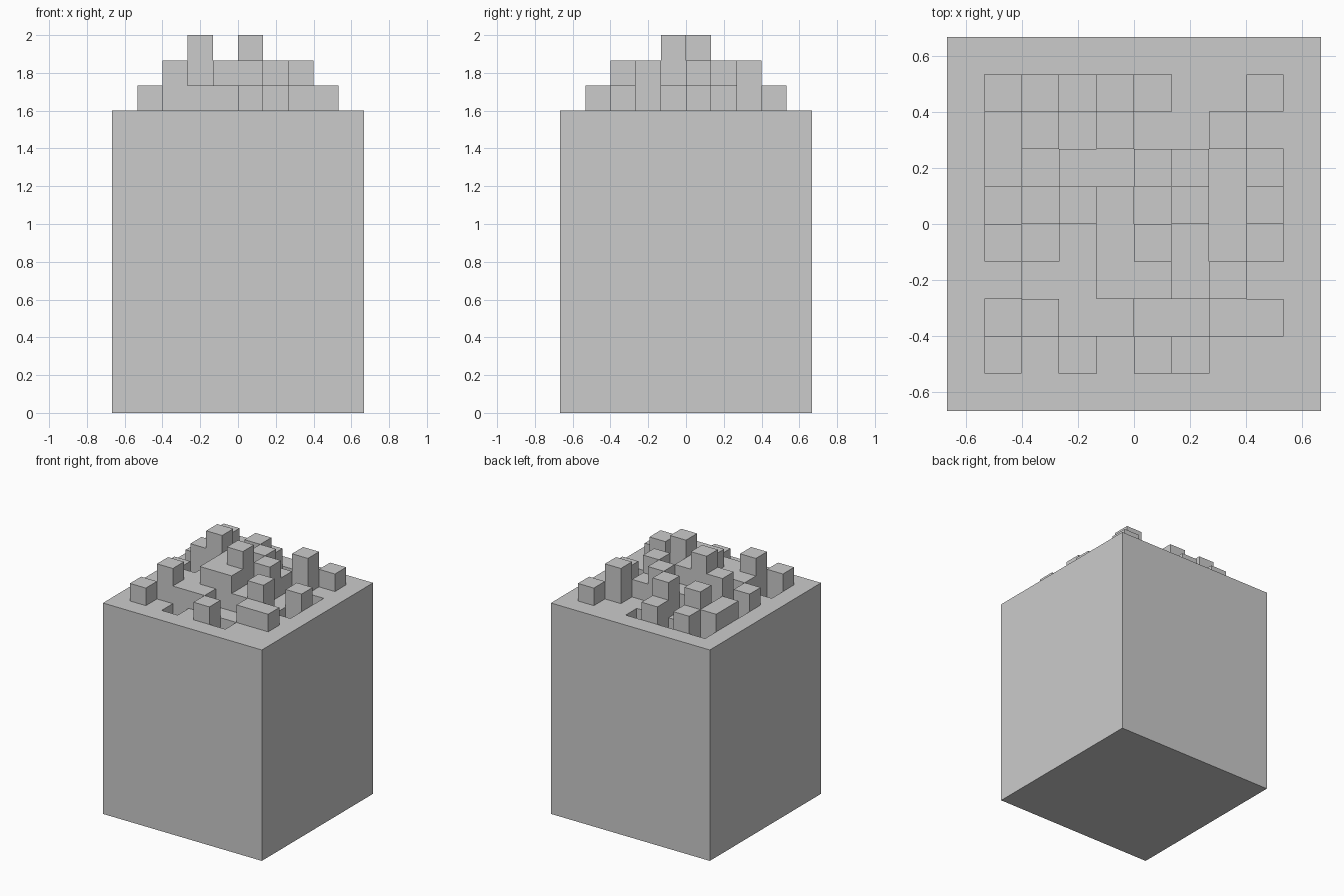
import bpy, bmesh

if "Cube" in bpy.data.objects:
    bpy.data.objects.remove(bpy.data.objects["Cube"])

N = 10                      # cells along each side
CELL = 4 / 3 / N
BASE = 1.6                  # rim height
# Step height of each inner cell, back row first: v = one step down, 0..3 = steps up
ROWS = ["v1v1v001",
        "12020020",
        "1011210v",
        "v2321201",
        "1012310v",
        "01122120",
        "v2110011",
        "10v01v00"]
STEP = {"v": -1, "0": 0, "1": 1, "2": 2, "3": 3}


def height(i, j):
    """Top level of cell i, j; the outermost ring is the flat rim."""
    if 1 <= i <= 8 and 1 <= j <= 8:
        return BASE + CELL * STEP[ROWS[8 - j][i - 1]]
    return BASE


def corner(i, j, z):
    return (i - N / 2) * CELL, (j - N / 2) * CELL, z


bm = bmesh.new()


def quad(*points):
    bm.faces.new([bm.verts.new(p) for p in points])


def wall(a, b, z0, z1):
    if abs(z1 - z0) > 1e-6:
        quad(corner(*a, z0), corner(*b, z0), corner(*b, z1), corner(*a, z1))


# Stepped top: one flat tile per cell plus walls between differing neighbours
for i in range(N):
    for j in range(N):
        z = height(i, j)
        quad(corner(i, j, z), corner(i + 1, j, z),
             corner(i + 1, j + 1, z), corner(i, j + 1, z))
        if i < N - 1:
            wall((i + 1, j), (i + 1, j + 1), z, height(i + 1, j))
        if j < N - 1:
            wall((i, j + 1), (i + 1, j + 1), z, height(i, j + 1))

# Sides and underside of the block
for k in range(N):
    for a, b in (((k, 0), (k + 1, 0)), ((k, N), (k + 1, N)),
                 ((0, k), (0, k + 1)), ((N, k), (N, k + 1))):
        wall(a, b, 0, BASE)
quad(*[corner(k, 0, 0) for k in range(N + 1)],
     *[corner(N, k, 0) for k in range(1, N + 1)],
     *[corner(k, N, 0) for k in range(N - 1, -1, -1)],
     *[corner(0, k, 0) for k in range(N - 1, 0, -1)])

bmesh.ops.remove_doubles(bm, verts=bm.verts, dist=1e-4)
bmesh.ops.recalc_face_normals(bm, faces=bm.faces)
bmesh.ops.dissolve_limit(bm, angle_limit=0.01, verts=bm.verts, edges=bm.edges)

mesh = bpy.data.meshes.new("stepped_block")
bm.to_mesh(mesh)
bm.free()
bpy.context.collection.objects.link(bpy.data.objects.new("stepped_block", mesh))
